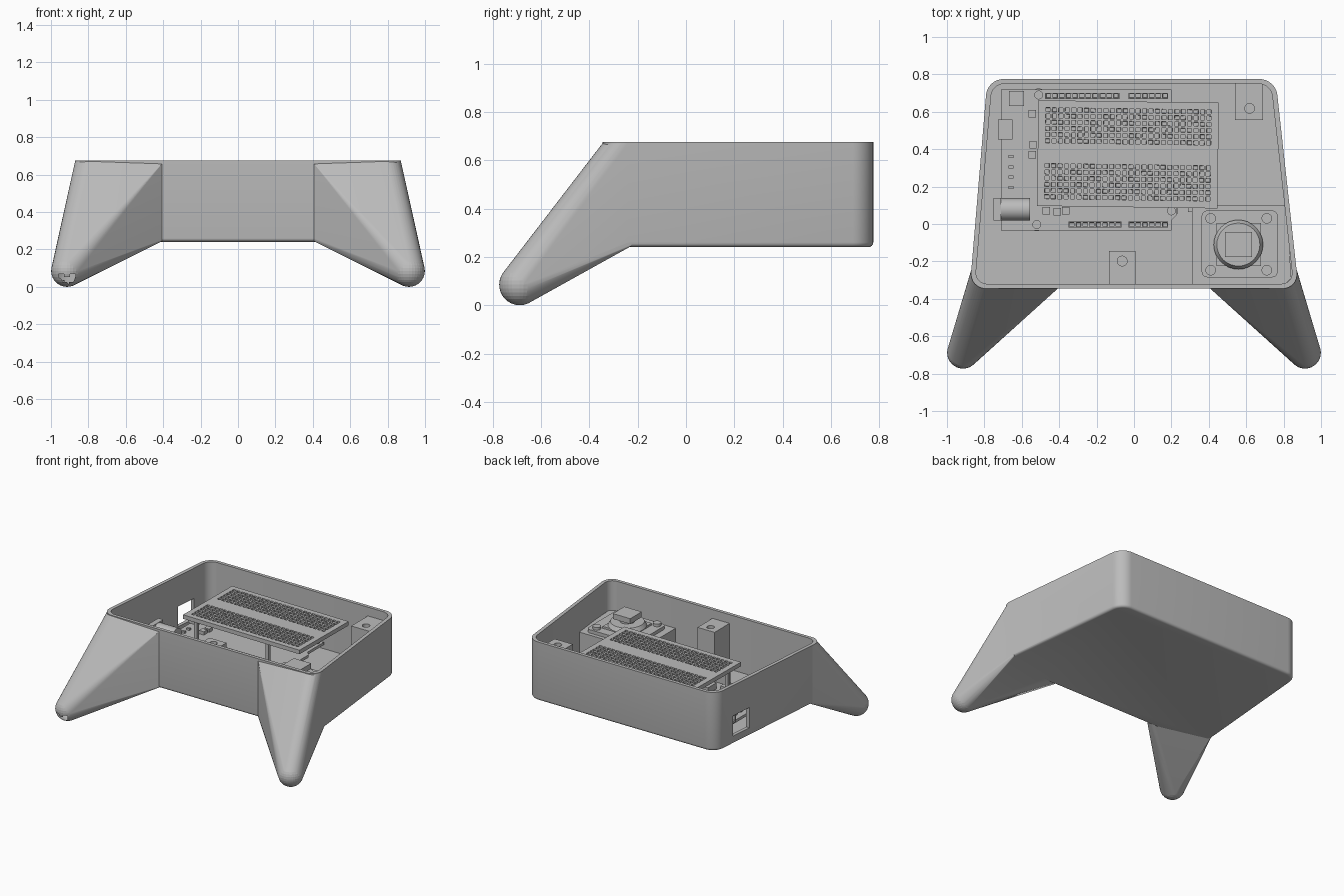
import bpy, bmesh, math
from mathutils import Matrix, Vector

if "Cube" in bpy.data.objects:
    bpy.data.objects.remove(bpy.data.objects["Cube"])

grey = bpy.data.materials.new("plain grey")
grey.use_nodes = True
tone = (0.5, 0.5, 0.5, 1)
grey.diffuse_color = tone
grey.node_tree.nodes["Principled BSDF"].inputs["Base Color"].default_value = tone


def finish(name, bm):
    bmesh.ops.recalc_face_normals(bm, faces=bm.faces)
    mesh = bpy.data.meshes.new(name)
    bm.to_mesh(mesh)
    bm.free()
    mesh.materials.append(grey)
    obj = bpy.data.objects.new(name, mesh)
    bpy.context.collection.objects.link(obj)
    return obj


def smooth(obj):
    bpy.ops.object.select_all(action="DESELECT")
    obj.select_set(True)
    bpy.context.view_layer.objects.active = obj
    bpy.ops.object.shade_smooth_by_angle(angle=math.radians(30))


def prism(name, outline, z0, z1, corner=0, bottom=0):
    """Extruded outline with optional rounded corners and bottom edge."""
    bm = bmesh.new()
    base = bm.faces.new([bm.verts.new((x, y, z0)) for x, y in outline])
    top = bmesh.ops.extrude_face_region(bm, geom=[base])["geom"]
    bmesh.ops.translate(bm, vec=(0, 0, z1 - z0),
                        verts=[v for v in top if isinstance(v, bmesh.types.BMVert)])
    if corner:
        uprights = [e for e in bm.edges if abs(e.verts[0].co.z - e.verts[1].co.z) > 0.01]
        bmesh.ops.bevel(bm, geom=uprights, offset=corner, segments=8, profile=0.5, affect="EDGES")
    if bottom:
        low = [e for e in bm.edges if all(v.co.z < z0 + 0.001 for v in e.verts)]
        bmesh.ops.bevel(bm, geom=low, offset=bottom, segments=4, profile=0.5, affect="EDGES")
    return finish(name, bm)


def box(name, x0, x1, y0, y1, z0, z1):
    return prism(name, [(x0, y0), (x1, y0), (x1, y1), (x0, y1)], z0, z1)


def cylinder(name, center, radius, depth, axis="Z", top=None, sides=32):
    bm = bmesh.new()
    turn = Matrix.Rotation(math.pi / 2, 4, "Y") if axis == "X" else Matrix()
    bmesh.ops.create_cone(bm, cap_ends=True, segments=sides, radius1=radius,
                          radius2=radius if top is None else top, depth=depth,
                          matrix=Matrix.Translation(center) @ turn)
    obj = finish(name, bm)
    smooth(obj)
    return obj


def perforated(name, x0, x1, y0, y1, z0, z1, cols, rows, has_hole):
    """Slab with square sockets in the grid cells picked by has_hole."""
    bm = bmesh.new()
    bmesh.ops.create_grid(bm, x_segments=cols, y_segments=rows, size=0.5)
    for v in bm.verts:
        v.co = (x0 + (v.co.x + 0.5) * (x1 - x0), y0 + (v.co.y + 0.5) * (y1 - y0), z1)
    rim = [e for e in bm.edges if e.is_boundary]
    cells = []
    for f in bm.faces:
        c = f.calc_center_median()
        col, row = int((c.x - x0) / (x1 - x0) * cols), int((c.y - y0) / (y1 - y0) * rows)
        if has_hole(col, row):
            cells.append(f)
    skirt = bmesh.ops.extrude_edge_only(bm, edges=rim)["geom"]
    for v in skirt:
        if isinstance(v, bmesh.types.BMVert):
            v.co.z = z0
    bmesh.ops.contextual_create(bm, geom=[e for e in skirt if isinstance(e, bmesh.types.BMEdge)])
    bmesh.ops.recalc_face_normals(bm, faces=bm.faces)
    bmesh.ops.inset_individual(bm, faces=cells, thickness=0.008)
    bmesh.ops.inset_individual(bm, faces=cells, thickness=0.001, depth=-0.015)
    return finish(name, bm)


def boolean(target, helper, operation):
    mod = target.modifiers.new(operation.lower(), "BOOLEAN")
    mod.operation, mod.object, mod.solver = operation, helper, "EXACT"
    bpy.context.view_layer.objects.active = target
    bpy.ops.object.modifier_apply(modifier=mod.name)
    bpy.data.objects.remove(helper)


def grip(side):
    """Hull from the case corner to a round foot."""
    bm = bmesh.new()
    bmesh.ops.create_uvsphere(bm, u_segments=32, v_segments=16, radius=0.085,
                              matrix=Matrix.Translation((side * 0.914, -0.688, 0.085)))
    for z in (0.245, 0.66):
        bm.verts.new((side * 0.405, -0.343, z))
    for i in range(13):
        a = math.radians(-90 + i * 9.5)
        for z in (0.245, 0.672):
            bm.verts.new((side * (0.787 + 0.084 * math.cos(a)), -0.26 + 0.084 * math.sin(a), z))
    hull = bmesh.ops.convex_hull(bm, input=bm.verts)
    bmesh.ops.delete(bm, geom=list({g for g in hull["geom_interior"] + hull["geom_unused"]
                                    if isinstance(g, bmesh.types.BMVert)}), context="VERTS")
    return finish("grip", bm)


# Case shell with grips, open top and a cable opening
case = prism("case", [(-0.878, -0.345), (0.88, -0.345), (0.757, 0.775), (-0.784, 0.775)],
             0.24, 0.675, corner=0.085, bottom=0.02)
for side in (-1, 1):
    boolean(case, grip(side), "UNION")
cavity = prism("cavity", [(-0.85, -0.32), (0.852, -0.32), (0.732, 0.75), (-0.759, 0.75)],
               0.27, 0.9, corner=0.065)
boolean(case, cavity, "DIFFERENCE")
boolean(case, box("cable_opening", -0.95, -0.7, 0.42, 0.59, 0.3, 0.45), "DIFFERENCE")
smooth(case)

# Screw posts with sunk holes
for name, x0, x1, y0, y1, hx, hy in (("back_post", 0.54, 0.69, 0.555, 0.76, 0.618, 0.618),
                                     ("front_post", -0.133, 0.007, -0.33, -0.145, -0.063, -0.198)):
    post = box(name, x0, x1, y0, y1, 0.26, 0.61)
    boolean(post, cylinder("screw_hole", (hx, hy, 0.6), 0.026, 0.2), "DIFFERENCE")
    smooth(post)
box("corner_post", -0.668, -0.588, 0.63, 0.71, 0.26, 0.37)

# Circuit board and its parts
board = prism("circuit_board", [(-0.71, -0.035), (0.2, -0.035), (0.2, 0.02), (0.23, 0.05),
                                (0.23, 0.5), (0.2, 0.53), (0.2, 0.72), (-0.71, 0.72)], 0.315, 0.335)
for x, y in ((-0.51, 0.69), (-0.52, -0.003), (0.2, 0.07)):
    boolean(board, cylinder("mount_hole", (x, y, 0.32), 0.021, 0.1), "DIFFERENCE")
    cylinder("standoff", (x, y, 0.29), 0.035, 0.05)
for name, y, groups in (("back_header", 0.685, ((-0.475, 8), (-0.185, 3), (-0.03, 6))),
                        ("front_header", -0.003, ((-0.35, 8), (-0.03, 6)))):
    for x, count in groups:
        perforated(name, x, x + count * 0.0355, y - 0.016, y + 0.016, 0.335, 0.45,
                   count, 1, lambda c, r: True)
usb = box("data_socket", -0.727, -0.65, 0.452, 0.56, 0.335, 0.4)
boolean(usb, box("socket_mouth", -0.75, -0.67, 0.465, 0.547, 0.35, 0.388), "DIFFERENCE")
box("power_base", -0.75, -0.555, 0.018, 0.138, 0.335, 0.42)
cylinder("power_barrel", (-0.64, 0.078, 0.42), 0.06, 0.17, axis="X")
box("power_front", -0.75, -0.71, 0.018, 0.138, 0.335, 0.482)
for y in (0.195, 0.25, 0.305, 0.36):
    box("indicator", -0.67, -0.645, y - 0.008, y + 0.008, 0.335, 0.35)
for x, y in ((-0.545, 0.59), (-0.545, 0.37), (-0.54, 0.425), (-0.47, 0.07), (-0.41, 0.065),
             (-0.365, 0.07), (0.31, 0.085)):
    box("small_part", x - 0.02, x + 0.02, y - 0.02, y + 0.02, 0.335, 0.36)
box("main_chip", -0.32, 0.1, 0.1, 0.2, 0.335, 0.38)

# Socket board raised on legs, turned very slightly
tilt = Matrix.Rotation(math.radians(-0.8), 4, "Z")
pivot = Matrix.Translation((-0.032, 0.372, 0))
sockets = perforated("socket_board", -0.515, 0.45, 0.09, 0.655, 0.555, 0.585, 28, 17,
                     lambda c, r: 1 <= c <= 26 and (1 <= r <= 6 or 10 <= r <= 15))
sockets.data.transform(pivot @ tilt @ pivot.inverted())
for x in (-0.44, 0.15):
    for y in (0.14, 0.6):
        box("board_leg", x - 0.012, x + 0.012, y - 0.012, y + 0.012, 0.33, 0.56)

# Thumb stick on its platform
prism("stick_platform", [(0.31, -0.33), (0.8, -0.33), (0.84, -0.29), (0.818, 0.1), (0.31, 0.1)],
      0.26, 0.455)
smooth(prism("stick_board", [(0.362, -0.285), (0.768, -0.285), (0.768, 0.072), (0.362, 0.072)],
             0.455, 0.48, corner=0.03))
for x in (0.41, 0.71):
    for y in (-0.247, 0.03):
        cylinder("stick_screw", (x, y, 0.49), 0.028, 0.02)
box("stick_housing", 0.44, 0.68, -0.225, 0.005, 0.48, 0.495)
cylinder("stick_collar", (0.558, -0.11, 0.508), 0.132, 0.03, top=0.115)
cylinder("stick_shaft", (0.558, -0.11, 0.53), 0.05, 0.05)
box("stick_cap", 0.487, 0.63, -0.177, -0.042, 0.545, 0.585)
